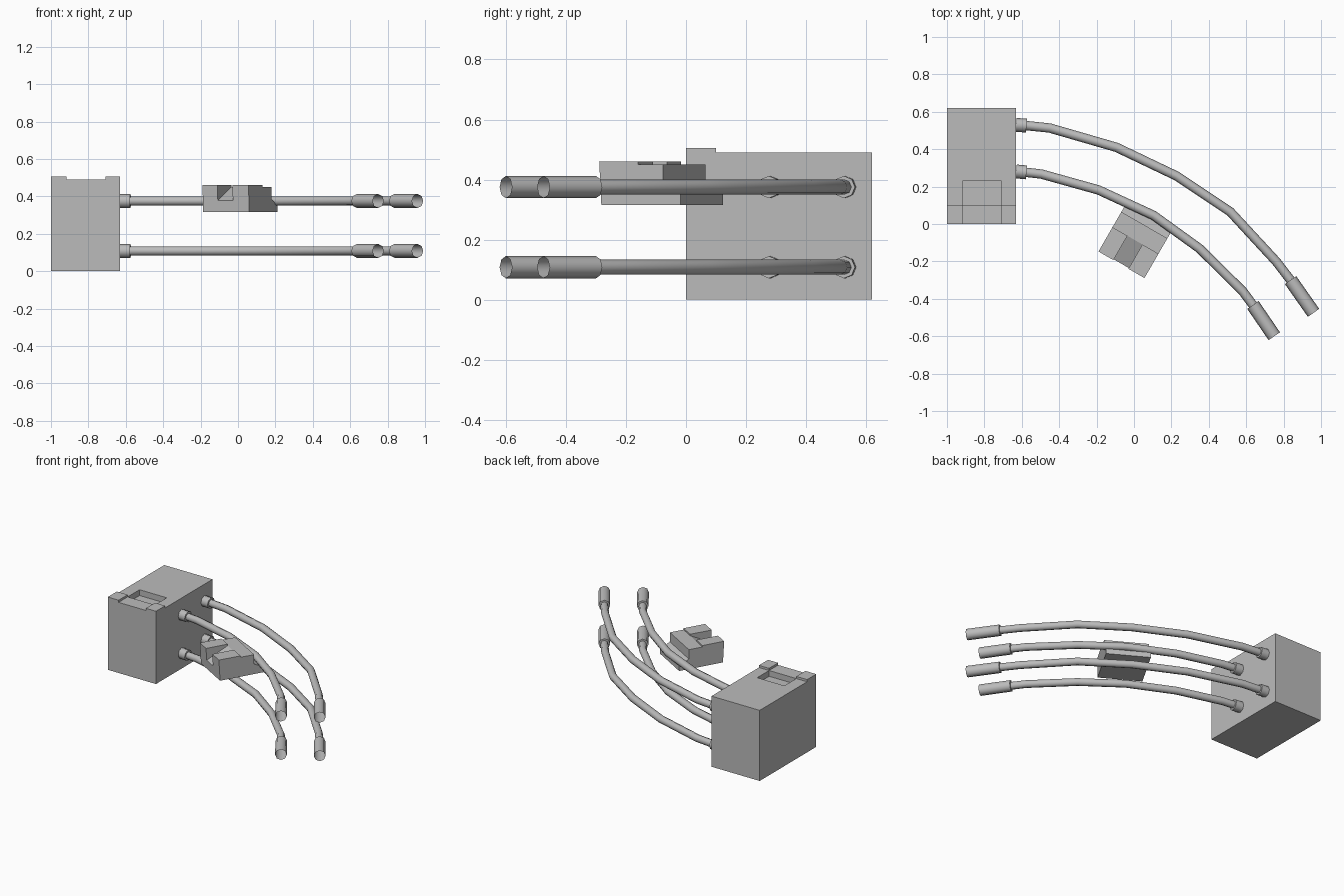
import bpy
import bmesh
import math
from mathutils import Vector, Matrix

cube = bpy.data.objects.get("Cube")
if cube:
    bpy.data.objects.remove(cube, do_unlink=True)

GREY = (0.5, 0.5, 0.5, 1)
grey = bpy.data.materials.new("plain_grey")
grey.use_nodes = True
grey.diffuse_color = GREY
grey.node_tree.nodes["Principled BSDF"].inputs["Base Color"].default_value = GREY


def finish(bm, name, smooth=False):
    bmesh.ops.recalc_face_normals(bm, faces=bm.faces)
    mesh = bpy.data.meshes.new(name)
    bm.to_mesh(mesh)
    bm.free()
    mesh.materials.append(grey)
    obj = bpy.data.objects.new(name, mesh)
    bpy.context.collection.objects.link(obj)
    if smooth:
        bpy.ops.object.select_all(action='DESELECT')
        obj.select_set(True)
        bpy.context.view_layer.objects.active = obj
        bpy.ops.object.shade_smooth_by_angle(angle=math.radians(50))
    return obj


def prism(name, profile, start, end):
    """Extrude a (y, z) profile along x."""
    bm = bmesh.new()
    face = bm.faces.new([bm.verts.new((start, y, z)) for y, z in profile])
    moved = bmesh.ops.extrude_face_region(bm, geom=[face])["geom"]
    bmesh.ops.translate(bm, vec=(end - start, 0, 0),
                        verts=[v for v in moved if isinstance(v, bmesh.types.BMVert)])
    return finish(bm, name)


def cut(target, cutter):
    mod = target.modifiers.new("cut", 'BOOLEAN')
    mod.operation = 'DIFFERENCE'
    mod.solver = 'EXACT'
    mod.object = cutter
    bpy.ops.object.select_all(action='DESELECT')
    target.select_set(True)
    bpy.context.view_layer.objects.active = target
    bpy.ops.object.modifier_apply(modifier=mod.name)
    bpy.data.objects.remove(cutter, do_unlink=True)


def tube(name, stations, z, sides=8):
    """Sweep a ring through (x, y, radius) stations lying at one height."""
    bm = bmesh.new()
    points = [Vector((x, y, z)) for x, y, r in stations]
    rings = []
    for i, (x, y, r) in enumerate(stations):
        ahead = points[min(i + 1, len(points) - 1)] - points[max(i - 1, 0)]
        if ahead.length < 1e-5:
            ahead = points[-1] - points[0]
        side = Vector((ahead.y, -ahead.x, 0)).normalized()
        rings.append([bm.verts.new(points[i] + r * (side * math.sin(a) + Vector((0, 0, math.cos(a)))))
                      for a in (math.tau * k / sides for k in range(sides))])
    for a, b in zip(rings, rings[1:]):
        for k in range(sides):
            n = (k + 1) % sides
            bm.faces.new((a[k], a[n], b[n], b[k]))
    bm.faces.new(rings[0])
    bm.faces.new(rings[-1])
    return finish(bm, name, True)


def hollow_sleeve(name, start, end, z, radius, wall=0.002):
    """Closed at the start, open at the end."""
    length = (Vector(end) - Vector(start)).length
    bm = bmesh.new()
    bmesh.ops.create_cone(bm, cap_ends=True, segments=8, radius1=radius,
                          radius2=radius, depth=length)
    mouth = max(bm.faces, key=lambda f: f.calc_center_median().z)
    bmesh.ops.inset_individual(bm, faces=[mouth], thickness=wall)
    bmesh.ops.translate(bm, verts=mouth.verts, vec=(0, 0, 0.01 - length))
    a, b = Vector((*start, z)), Vector((*end, z))
    turn = (b - a).to_track_quat('Z', 'Y').to_matrix().to_4x4()
    bm.transform(Matrix.Translation((a + b) / 2) @ turn)
    return finish(bm, name, True)


# Housing with a raised front lip, a gap in the lip and a pocket behind it
housing = prism("housing", [(0, 0), (0.62, 0), (0.62, 0.49), (0.1, 0.49),
                            (0.1, 0.505), (0, 0.505)], -1, -0.63)
cut(housing, prism("lip_gap", [(-0.1, 0.49), (0.1, 0.49), (0.1, 0.6), (-0.1, 0.6)], -0.917, -0.708))
cut(housing, prism("pocket", [(0.1, 0.45), (0.23, 0.45), (0.23, 0.6), (0.1, 0.6)], -0.917, -0.708))

# Latch block with a ramped slot, turned to lie along the cables
latch = prism("latch_block", [(0.008, 0.315), (0.312, 0.315), (0.312, 0.35), (0.245, 0.385),
                              (0.245, 0.45), (0.15, 0.45), (0.15, 0.46), (0, 0.46)], 0, 0.284)
cut(latch, prism("slot", [(-0.05, 0.35), (0.15, 0.45), (0.15, 0.6), (-0.05, 0.6)], 0.092, 0.185))
latch.data.transform(Matrix.Translation((-0.19, -0.147, 0)) @ Matrix.Rotation(math.radians(-30), 4, 'Z'))

# Two bent cable runs, each repeated at two heights
CABLE, SLEEVE = 0.025, 0.037
runs = {
    "outer": [(-0.63, 0.53), (-0.575, 0.526), (-0.45, 0.513), (-0.094, 0.41), (0.227, 0.257),
              (0.515, 0.065), (0.76, -0.2), (0.837, -0.3), (0.96, -0.475)],
    "inner": [(-0.63, 0.281), (-0.575, 0.276), (-0.495, 0.267), (-0.19, 0.182), (0.105, 0.046),
              (0.35, -0.131), (0.58, -0.358), (0.636, -0.433), (0.75, -0.6)],
}
for level, z in (("lower", 0.108), ("upper", 0.375)):
    for run, path in runs.items():
        label = f"{level}_{run}"
        tube(f"{label}_cable", [(x, y, CABLE) for x, y in path[:-1]], z)
        tube(f"{label}_collar", [(x, y, SLEEVE) for x, y in path[:2]], z)
        hollow_sleeve(f"{label}_end_sleeve", path[-2], path[-1], z, SLEEVE)
